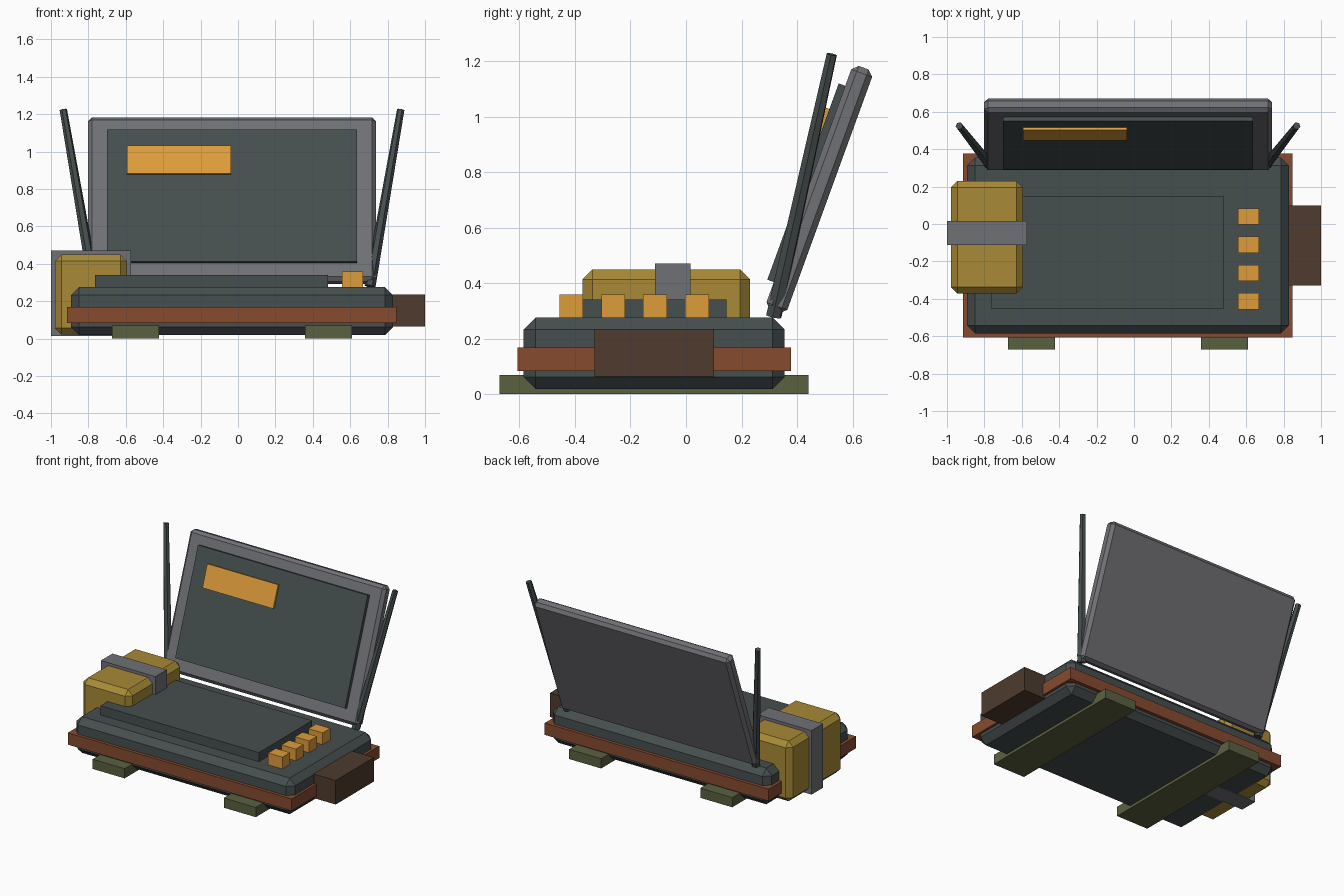
import bpy, bmesh, math
from mathutils import Vector, Matrix

if "Cube" in bpy.data.objects:
    bpy.data.objects.remove(bpy.data.objects["Cube"])


def material(name, r, g, b):
    def lin(c):
        c /= 255
        return c / 12.92 if c <= 0.04045 else ((c + 0.055) / 1.055) ** 2.4
    m = bpy.data.materials.new(name)
    m.diffuse_color = (lin(r), lin(g), lin(b), 1)
    m.use_nodes = True
    m.node_tree.nodes["Principled BSDF"].inputs["Base Color"].default_value = m.diffuse_color
    return m


SLATE = material("dark slate", 70, 78, 78)
GREY = material("mid grey", 112, 113, 118)
RUST = material("rust", 134, 75, 47)
OLIVE = material("olive", 90, 97, 65)
BROWN = material("dark brown", 78, 59, 46)
MUSTARD = material("mustard", 168, 138, 54)
AMBER = material("amber", 222, 157, 59)


def finish(name, bm, mat):
    mesh = bpy.data.meshes.new(name)
    bm.to_mesh(mesh)
    bm.free()
    mesh.materials.append(mat)
    ob = bpy.data.objects.new(name, mesh)
    bpy.context.collection.objects.link(ob)
    return ob


def box(name, mat, x, y, z, bevel=0, matrix=None):
    """Box from (min, max) ranges, chamfered, optionally moved by a matrix."""
    bm = bmesh.new()
    bmesh.ops.create_cube(bm, size=1)
    lo = Vector((x[0], y[0], z[0]))
    hi = Vector((x[1], y[1], z[1]))
    for v in bm.verts:
        v.co = Vector([l + (c + 0.5) * (h - l) for l, h, c in zip(lo, hi, v.co)])
    if bevel:
        bmesh.ops.bevel(bm, geom=bm.edges[:], offset=bevel, segments=1,
                        affect='EDGES', profile=0.5)
    if matrix:
        bm.transform(matrix)
    return finish(name, bm, mat)


def rod(name, mat, a, b, r1, r2, sides=6):
    """Tapered rod between two points."""
    a, b = Vector(a), Vector(b)
    bm = bmesh.new()
    bmesh.ops.create_cone(bm, cap_ends=True, segments=sides, radius1=r1,
                          radius2=r2, depth=(b - a).length)
    rot = (b - a).to_track_quat('Z', 'Y').to_matrix().to_4x4()
    bm.transform(Matrix.Translation((a + b) / 2) @ rot)
    return finish(name, bm, mat)


CX = -0.032  # centre line of the case

# base case, bumper band and keyboard deck
box("base_case", SLATE, (-0.893, 0.829), (-0.585, 0.355), (0.019, 0.276), 0.043)
box("bumper_band", RUST, (-0.914, 0.847), (-0.607, 0.378), (0.084, 0.168))
box("keyboard_deck", SLATE, (-0.765, 0.481), (-0.452, 0.146), (0.26, 0.341))

# skids under the case
for side, name in ((-1, "left_skid"), (1, "right_skid")):
    c = CX + side * 0.516
    box(name, OLIVE, (c - 0.126, c + 0.126), (-0.671, 0.442), (0, 0.069))

# side module on the right
box("side_module", BROWN, (0.74, 1.0), (-0.33, 0.1), (0.064, 0.235))

# row of buttons
for i in range(4):
    c = -0.413 + i * 0.151
    box(f"button_{i + 1}", AMBER, (0.556, 0.668), (c - 0.043, c + 0.043), (0.25, 0.36))

# pouch on the left with its strap
box("pouch", MUSTARD, (-0.979, -0.594), (-0.372, 0.23), (0.021, 0.449), 0.035)
box("pouch_strap", GREY, (-1.0, -0.572), (-0.112, 0.017), (0.015, 0.47))

# tilted lid with screen and label, built upright and leaned back
lean = Matrix.Translation((0, 0.48, 0.737)) @ Matrix.Rotation(-math.radians(20), 4, 'X')
box("lid", GREY, (-0.802, 0.738), (-0.04, 0.04), (-0.467, 0.467), 0.021, lean)
box("screen", SLATE, (-0.70, 0.636), (-0.065, -0.03), (-0.369, 0.383), 0, lean)
box("screen_label", AMBER, (-0.594, -0.037), (-0.08, -0.06), (0.125, 0.285), 0, lean)

# antennas either side of the lid
for side, name in ((-1, "left_antenna"), (1, "right_antenna")):
    rod(name, SLATE, (CX + side * 0.738, 0.316, 0.28),
        (CX + side * 0.902, 0.525, 1.224), 0.03, 0.02)
